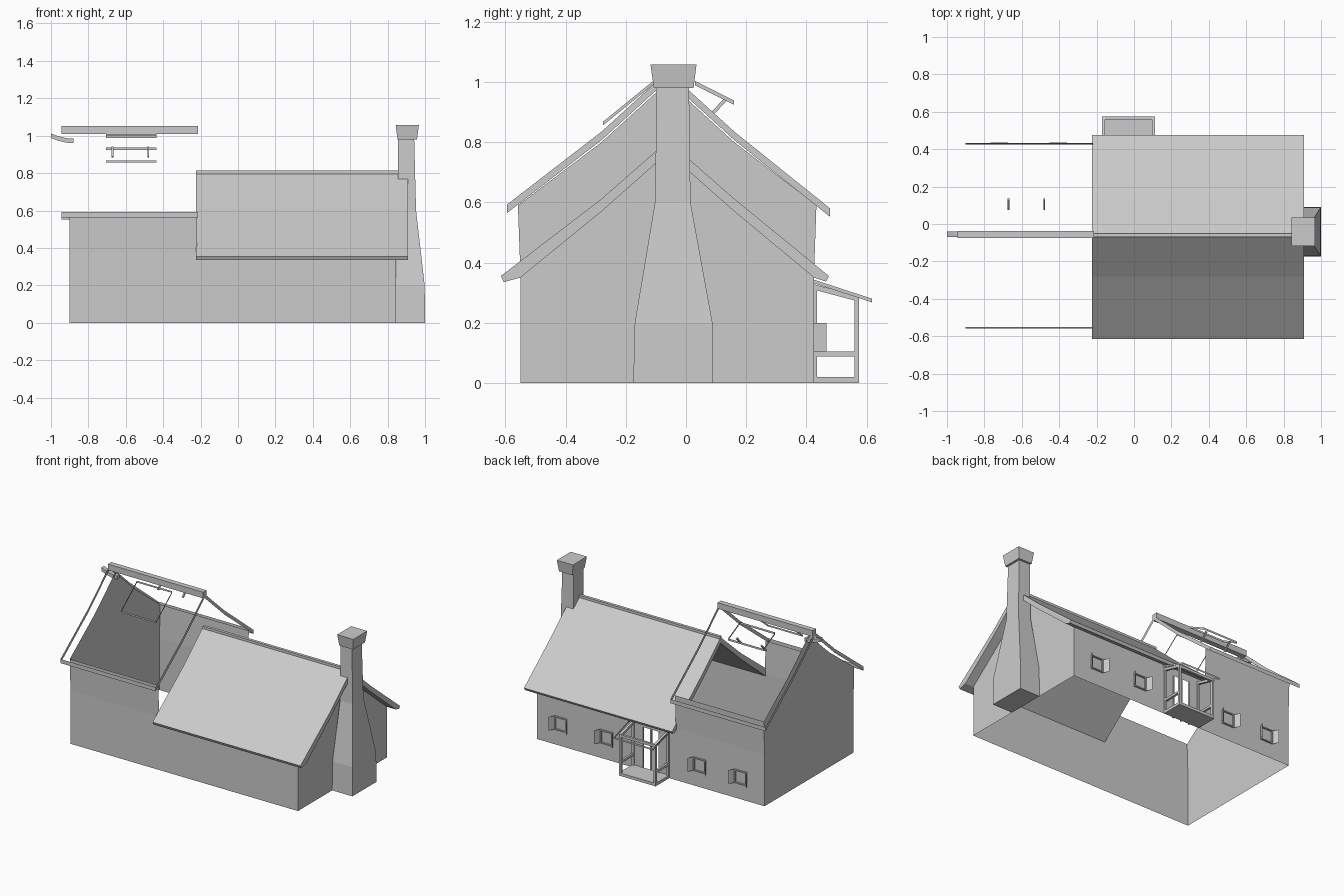
import bpy
import bmesh
from mathutils import Vector

cube = bpy.data.objects.get("Cube")
if cube:
    bpy.data.objects.remove(cube, do_unlink=True)

stone = bpy.data.materials.new("plain grey")
stone.use_nodes = True
stone.diffuse_color = (0.6, 0.6, 0.6, 1)
stone.node_tree.nodes["Principled BSDF"].inputs["Base Color"].default_value = (0.6, 0.6, 0.6, 1)


def sheets(name, polys, solid=False):
    """One object from a few flat polygons."""
    bm = bmesh.new()
    for poly in polys:
        bm.faces.new([bm.verts.new(p) for p in poly])
    bmesh.ops.remove_doubles(bm, verts=bm.verts, dist=0.0001)
    if solid:
        bmesh.ops.recalc_face_normals(bm, faces=bm.faces)
    mesh = bpy.data.meshes.new(name)
    bm.to_mesh(mesh)
    bm.free()
    mesh.materials.append(stone)
    obj = bpy.data.objects.new(name, mesh)
    bpy.context.collection.objects.link(obj)
    return obj


def loft(name, rings):
    """Closed solid through rings with equal point counts."""
    n = len(rings[0])
    polys = [rings[0][::-1], rings[-1]]
    for a, b in zip(rings, rings[1:]):
        polys += [[a[i], a[(i + 1) % n], b[(i + 1) % n], b[i]] for i in range(n)]
    return sheets(name, polys, True)


def rect(x0, x1, y0, y1, z):
    return [(x0, y0, z), (x1, y0, z), (x1, y1, z), (x0, y1, z)]


def box(name, x0, x1, y0, y1, z0, z1):
    return loft(name, [rect(x0, x1, y0, y1, z0), rect(x0, x1, y0, y1, z1)])


def at_x(x, profile):
    return [(x, y, z) for y, z in profile]


def prism(name, profile, x0, x1):
    return loft(name, [at_x(x0, profile), at_x(x1, profile)])


def wall(x0, x1, a, b):
    """Sheet along x between two (y, z) points."""
    return [(x0, *a), (x1, *a), (x1, *b), (x0, *b)]


def drop(profile, d):
    return [(y, z - d) for y, z in profile]


def slab_rim(name, outer, depth, x0, x1):
    """Edge strips of an open roof panel."""
    inner = drop(outer, depth)
    polys = [wall(x0, x1, outer[i], inner[i]) for i in (0, -1)]
    for x in (x0, x1):
        for i in range(len(outer) - 1):
            polys.append(at_x(x, [outer[i], outer[i + 1], inner[i + 1], inner[i]]))
    return sheets(name, polys)


LEFT, MID, RIGHT = -0.9, -0.22, 0.845
FRONT, BACK, RIDGE = -0.55, 0.425, -0.06

# roof outlines, front eave to back eave
low_roof = [(-0.615, 0.355), (-0.28, 0.612), (RIDGE, 0.805), (0.16, 0.612), (0.475, 0.355)]
high_roof = [(-0.595, 0.592), (-0.28, 0.835), (RIDGE, 1.035), (0.16, 0.835), (0.478, 0.58)]

# walls
door_l, door_r, door_top = -0.1, 0.04, 0.3
sheets("front_wall", [
    wall(LEFT, RIGHT, (FRONT, 0), (FRONT, 0.37)),
    wall(LEFT, MID, (FRONT, 0.37), (-0.558, 0.59))])
sheets("back_wall", [
    wall(LEFT, door_l, (BACK, 0), (BACK, 0.36)),
    wall(door_r, RIGHT, (BACK, 0), (BACK, 0.36)),
    wall(door_l, door_r, (BACK, door_top), (BACK, 0.36)),
    wall(LEFT, MID, (BACK, 0.36), (0.433, 0.59))])
sheets("high_gable_wall", [at_x(LEFT, [
    (FRONT, 0), (BACK, 0), (BACK, 0.36), (0.433, 0.59), (0.16, 0.8),
    (RIDGE, 1.0), (-0.28, 0.8), (-0.558, 0.59), (FRONT, 0.37)])])
sheets("low_gable_wall", [at_x(RIGHT, [
    (FRONT, 0), (BACK, 0), (BACK, 0.36), (0.16, 0.575),
    (RIDGE, 0.77), (-0.28, 0.575), (FRONT, 0.37)])])

# closed roof over the lower wing
prism("low_roof", low_roof + [(0.465, 0.337), (BACK, 0.35), (0.16, 0.57), (RIDGE, 0.765),
      (-0.28, 0.57), (FRONT, 0.35), (-0.605, 0.335)], -0.225, 0.91)
box("low_ridge", -0.225, 0.86, -0.07, -0.05, 0.795, 0.813)

# open roof frame over the higher wing
slab_rim("high_roof_rim", high_roof, 0.028, -0.945, -0.215)
box("high_ridge", -0.945, -0.215, -0.075, -0.038, 1.01, 1.052)
finial = [(-1.0, 1.0), (-0.96, 0.985), (-0.92, 0.975), (-0.88, 0.972)]
loft("ridge_finial", [[(x, -0.07, z - 0.012), (x, -0.04, z - 0.012),
                       (x, -0.04, z + 0.012), (x, -0.07, z + 0.012)] for x, z in finial])

# roof windows
slab_rim("front_skylight", [(-0.275, 0.868), (-0.1, 1.01)], 0.012, -0.705, -0.435)
slab_rim("back_skylight", [(0.03, 1.003), (0.16, 0.938)], 0.014, -0.705, -0.435)
for side, x in (("left", -0.48), ("right", -0.67)):
    prism(side + "_skylight_stay", [(0.075, 0.89), (0.085, 0.883), (0.135, 0.937), (0.125, 0.943)],
          x - 0.005, x + 0.005)

# chimney
loft("chimney", [
    rect(RIGHT, 1.0, -0.175, 0.09, 0), rect(RIGHT, 0.998, -0.17, 0.088, 0.2),
    rect(RIGHT + 0.01, 0.952, -0.103, 0.015, 0.6), rect(RIGHT + 0.01, 0.942, -0.097, 0.01, 0.985)])
loft("chimney_cap", [rect(0.853, 0.957, -0.107, 0.025, 0.98), rect(0.843, 0.967, -0.118, 0.035, 1.058)])

# casement windows with splayed shutters
for i, x in enumerate((-0.72, -0.405, 0.31, 0.66)):
    z0, z1, half, edge = 0.105, 0.2, 0.046, 0.008
    tag = "window_%d_" % (i + 1)
    for s, side in ((1, "left"), (-1, "right")):
        a, b, tip = x + s * half, x + s * (half - edge), x + s * (half + 0.022)
        box(tag + side + "_jamb", min(a, b), max(a, b), BACK, BACK + 0.01, z0, z1)
        sheets(tag + side + "_shutter", [[(a, BACK, z0), (tip, 0.467, z0), (tip, 0.467, z1), (a, BACK, z1)]])
    for part, z in (("sill", z0), ("head", z1 - edge)):
        box(tag + part, x - half, x + half, BACK, BACK + 0.01, z, z + edge)

# porch
px0, px1, py, t = -0.17, 0.112, 0.575, 0.016
box("porch_floor", px0, px1, BACK, py, 0, 0.02)
for side, x in (("right", px0), ("left", px1 - t)):
    box("porch_" + side + "_front_post", x, x + t, py - t, py, 0, 0.285)
    box("porch_" + side + "_wall_post", x, x + t, BACK, BACK + 0.01, 0, 0.32)
    box("porch_" + side + "_rail", x, x + t, BACK, py, 0.088, 0.104)
    prism("porch_" + side + "_beam", [(BACK, 0.31), (py, 0.27), (py, 0.287), (BACK, 0.328)], x, x + t)
box("porch_front_beam", px0, px1, py - t, py, 0.268, 0.286)
slab_rim("porch_roof_rim", [(BACK, 0.343), (0.617, 0.28)], 0.012, -0.18, 0.12)

# door frame
for part, x in (("right_jamb", door_l), ("left_jamb", door_r - 0.01), ("middle_post", -0.035)):
    box("door_" + part, x, x + 0.01, BACK - 0.01, BACK + 0.005, 0, door_top)
